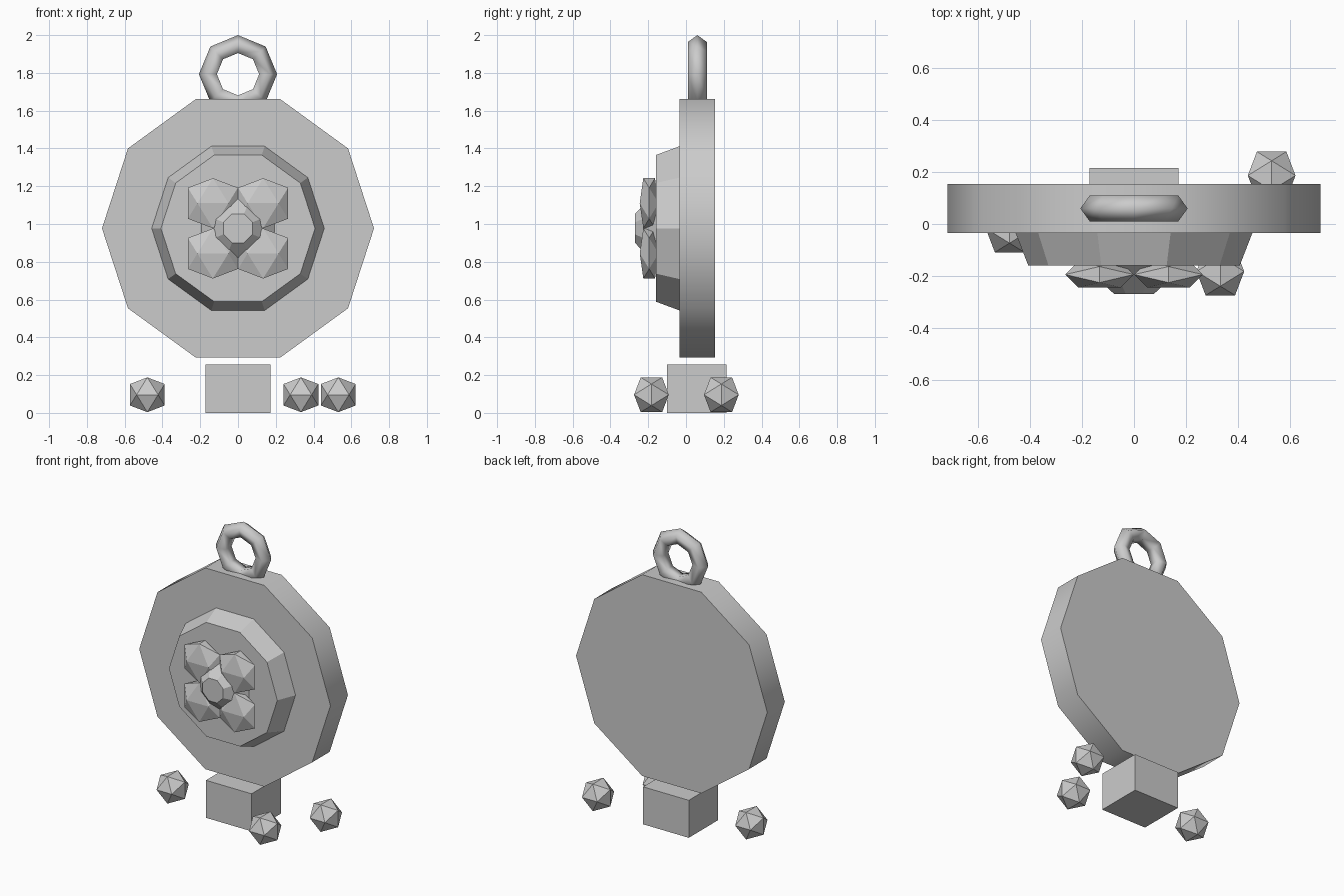
import bpy, bmesh, math
from mathutils import Matrix, Vector

if "Cube" in bpy.data.objects:
    bpy.data.objects.remove(bpy.data.objects["Cube"])

GREY = (0.6, 0.6, 0.6, 1)
grey = bpy.data.materials.new("plain grey")
grey.use_nodes = True
grey.diffuse_color = GREY
grey.node_tree.nodes["Principled BSDF"].inputs["Base Color"].default_value = GREY

MID = 0.977  # height of the medallion centre
PHI = (1 + math.sqrt(5)) / 2


def add_object(name, bm, smooth_angle=None):
    bmesh.ops.recalc_face_normals(bm, faces=bm.faces)
    mesh = bpy.data.meshes.new(name)
    bm.to_mesh(mesh)
    bm.free()
    obj = bpy.data.objects.new(name, mesh)
    bpy.context.collection.objects.link(obj)
    mesh.materials.append(grey)
    if smooth_angle:
        bpy.ops.object.select_all(action='DESELECT')
        obj.select_set(True)
        bpy.context.view_layer.objects.active = obj
        bpy.ops.object.shade_smooth_by_angle(angle=math.radians(smooth_angle))
    return obj


def stacked_disc(name, sides, rings, turn=0, smooth_angle=None):
    """Polygonal rings of (radius, y) joined along the y axis and capped."""
    bm = bmesh.new()
    loops = []
    for r, y in rings:
        angles = [2 * math.pi * i / sides + turn for i in range(sides)]
        loops.append([bm.verts.new((r * math.cos(a), y, MID + r * math.sin(a))) for a in angles])
    for low, high in zip(loops, loops[1:]):
        for i in range(sides):
            j = (i + 1) % sides
            bm.faces.new((low[i], low[j], high[j], high[i]))
    bm.faces.new(loops[0])
    bm.faces.new(loops[-1])
    return add_object(name, bm, smooth_angle)


def gem(name, centre, half):
    """Twenty-sided gem with its two-fold axes along x, y and z."""
    bm = bmesh.new()
    for a in (-1, 1):
        for b in (-1 / PHI, 1 / PHI):
            for co in ((b, a, 0), (0, b, a), (a, 0, b)):
                bm.verts.new(Vector(centre) + Vector([c * h for c, h in zip(co, half)]))
    bmesh.ops.convex_hull(bm, input=bm.verts)
    return add_object(name, bm)


# Medallion body and raised boss
stacked_disc("medallion_disc", 10, [(0.72, -0.034), (0.72, 0.154)], smooth_angle=40)
stacked_disc("raised_boss", 10, [(0.408, -0.16), (0.457, -0.034)])

# Flower: four flattened gems around a faceted centre
for side, sx in (("left", 1), ("right", -1)):
    for level, sz in (("upper", 1), ("lower", -1)):
        gem(f"petal_{level}_{side}", (sx * 0.133, -0.195, MID + sz * 0.133), (0.1325, 0.05, 0.1325))
stacked_disc("flower_centre", 8, [(0.083, -0.27), (0.135, -0.225), (0.21, -0.16)], turn=math.pi / 8)

# Hanging ring: pentagonal tube swept around eight steps
bm = bmesh.new()
tube = []
for k in range(5):
    a = 2 * math.pi * k / 5
    tube.append(bm.verts.new((0.1545 + 0.0525 * math.cos(a), 0.0525 * math.sin(a), 0)))
edges = [bm.edges.new((tube[k], tube[(k + 1) % 5])) for k in range(5)]
bmesh.ops.spin(bm, geom=tube + edges, cent=(0, 0, 0), axis=(0, 1, 0), angle=2 * math.pi,
               steps=8, use_merge=True)
bmesh.ops.remove_doubles(bm, verts=bm.verts, dist=0.001)
bmesh.ops.translate(bm, verts=bm.verts, vec=(0, 0.06, 1.793))
add_object("hanging_ring", bm, 80)

# Foot block
bm = bmesh.new()
bmesh.ops.create_cube(bm, size=1, matrix=Matrix.Translation((0, 0.058, 0.1275))
                      @ Matrix.Diagonal((0.344, 0.315, 0.255, 1)))
add_object("foot_block", bm)

# Loose stones on the ground
for name, x, y in (("right", -0.48, -0.017), ("front", 0.333, -0.183), ("left", 0.531, 0.187)):
    gem(f"stone_{name}", (x, y, 0.096), (0.092, 0.092, 0.092))
